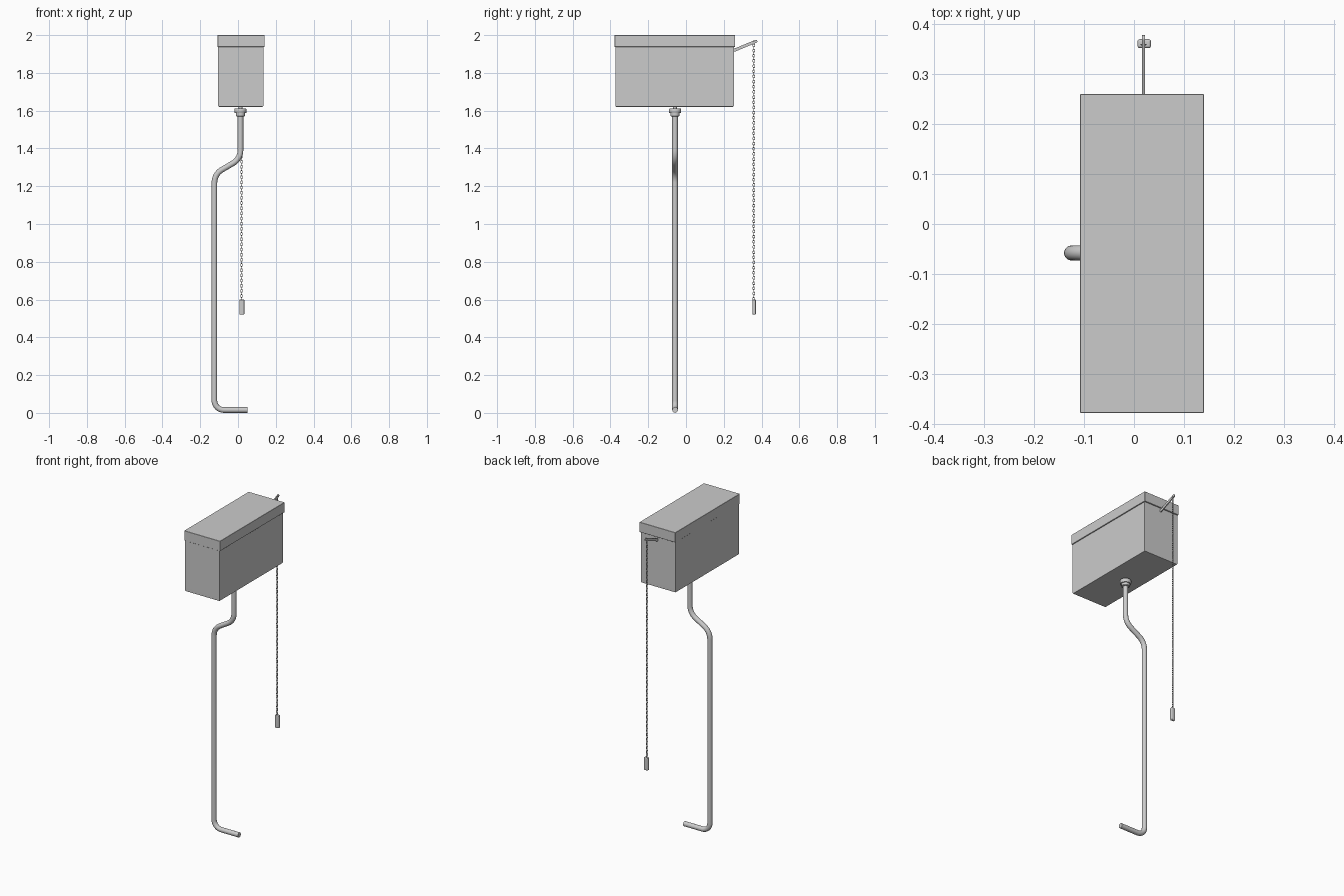
import bpy, bmesh, math
from mathutils import Vector, Matrix

if "Cube" in bpy.data.objects:
    bpy.data.objects.remove(bpy.data.objects["Cube"])


def add_mesh(name, bm, weighted=False):
    me = bpy.data.meshes.new(name)
    bm.to_mesh(me)
    bm.free()
    ob = bpy.data.objects.new(name, me)
    bpy.context.collection.objects.link(ob)
    bpy.ops.object.select_all(action='DESELECT')
    ob.select_set(True)
    bpy.context.view_layer.objects.active = ob
    bpy.ops.object.shade_smooth_by_angle(angle=math.radians(35))
    if weighted:
        ob.modifiers.new("flat_normals", 'WEIGHTED_NORMAL').keep_sharp = True
    return ob


def box(name, lo, hi, bevel=0.0, segments=2, edges=lambda a, b: True):
    lo, hi = Vector(lo), Vector(hi)
    bm = bmesh.new()
    bmesh.ops.create_cube(bm, size=1, matrix=Matrix.Translation((lo + hi) / 2)
                          @ Matrix.Diagonal((*(hi - lo), 1)))
    if bevel:
        chosen = [e for e in bm.edges if edges(e.verts[0].co, e.verts[1].co)]
        bmesh.ops.bevel(bm, geom=chosen, offset=bevel, segments=segments,
                        profile=0.5, affect='EDGES')
    return add_mesh(name, bm, True)


def lathe(name, profile, centre, steps=32):
    bm = bmesh.new()
    vs = [bm.verts.new((r, 0, z)) for r, z in profile]
    es = [bm.edges.new(p) for p in zip(vs, vs[1:])]
    bmesh.ops.spin(bm, geom=vs + es, axis=(0, 0, 1), cent=(0, 0, 0),
                   angle=math.tau, steps=steps)
    bmesh.ops.remove_doubles(bm, verts=bm.verts, dist=1e-5)
    bmesh.ops.recalc_face_normals(bm, faces=bm.faces)
    bmesh.ops.translate(bm, verts=bm.verts, vec=centre)
    return add_mesh(name, bm)


def fillet(points, radii, steps=10):
    """Round the inner corners of a path."""
    pts = [Vector(p) for p in points]
    out = [pts[0]]
    for a, b, c, radius in zip(pts, pts[1:], pts[2:], radii):
        u, v = (a - b).normalized(), (c - b).normalized()
        half = u.angle(v) / 2
        centre = b + (u + v).normalized() * radius / math.sin(half)
        t = radius / math.tan(half)
        s, e = (b + u * t - centre).normalized(), (b + v * t - centre).normalized()
        out += [centre + s.slerp(e, i / steps) * radius for i in range(steps + 1)]
    return out + [pts[-1]]


def tube(name, path, radius):
    """Sweep a circle along a path lying in an XZ plane."""
    bm = bmesh.new()
    n, rings, side = 20, [], Vector((0, 1, 0))
    for i, p in enumerate(path):
        ends = [(path[j + 1] - path[j]).normalized()
                for j in (i - 1, i) if 0 <= j < len(path) - 1]
        w = sum(ends, Vector()).normalized().cross(side)
        rings.append([bm.verts.new(p + radius * (math.cos(k * math.tau / n) * side
                                                 + math.sin(k * math.tau / n) * w))
                      for k in range(n)])
    for r, s in zip(rings, rings[1:]):
        for k in range(n):
            bm.faces.new((r[k], r[(k + 1) % n], s[(k + 1) % n], s[k]))
    bm.faces.new(rings[0])
    bm.faces.new(rings[-1])
    bmesh.ops.recalc_face_normals(bm, faces=bm.faces)
    return add_mesh(name, bm)


# Cistern tank (rounded along the bottom) and overhanging lid
box("tank", (-0.105, -0.374, 1.62), (0.134, 0.253, 1.945), 0.006, 2,
    lambda a, b: max(a.z, b.z) < 1.7)
box("lid", (-0.108, -0.378, 1.938), (0.14, 0.26, 2.0), 0.001, 1)

# Flush pipe with offset bend and floor outlet
px, py = 0.013, -0.058
tube("flush_pipe", fillet([(px, py, 1.60), (px, py, 1.345), (-0.125, py, 1.264),
                           (-0.125, py, 0.0155), (0.05, py, 0.0155)],
                          (0.08, 0.08, 0.05)), 0.015)

# Stepped coupling under the tank, with its short outlet stub
lathe("pipe_coupling", [(0, 1.57), (0.021, 1.57), (0.024, 1.573), (0.024, 1.587),
                        (0.030, 1.587), (0.032, 1.590), (0.032, 1.608), (0.030, 1.611),
                        (0.010, 1.611), (0.010, 1.63), (0, 1.63)], (px, py, 0))

# Flush lever: thin flat bar with rounded ends, sloping up
lever = box("flush_lever", (-0.003, -0.068, -0.008), (0.003, 0.068, 0.008), 0.006, 3,
            lambda a, b: abs(a.x - b.x) > 0.001)
lever.rotation_euler.x = math.atan2(0.05, 0.12)
lever.location = (0.019, 0.314, 1.944)

# Pull chain of alternating oval links
cx, cy, top, bottom, count = 0.019, 0.359, 1.966, 0.598, 100
pitch = (top - bottom) / count
wire, major, minor = 0.0016, 0.0047, 6
bm = bmesh.new()
for i in range(count):
    turn = Matrix.Translation((cx, cy, top - (i + 0.5) * pitch)) @ \
        Matrix.Rotation(math.pi / 2 * (i % 2), 4, 'Z')
    rings = []
    for a in range(12):
        ang = (a + 0.5) * math.tau / 12
        out = Vector((math.cos(ang), 0, math.sin(ang)))
        mid = out * major + Vector((0, 0, math.copysign(pitch / 2 - major + wire, out.z)))
        rings.append([bm.verts.new(turn @ (mid + wire * (
            math.cos(k * math.tau / minor) * out
            + math.sin(k * math.tau / minor) * Vector((0, 1, 0))))) for k in range(minor)])
    for a in range(12):
        r, s = rings[a], rings[(a + 1) % 12]
        for k in range(minor):
            bm.faces.new((r[k], r[(k + 1) % minor], s[(k + 1) % minor], s[k]))
bmesh.ops.recalc_face_normals(bm, faces=bm.faces)
add_mesh("pull_chain", bm)

# Pull handle: rounded upright block
box("pull_handle", (0.007, 0.352, 0.52), (0.034, 0.37, 0.60), 0.005, 3)
